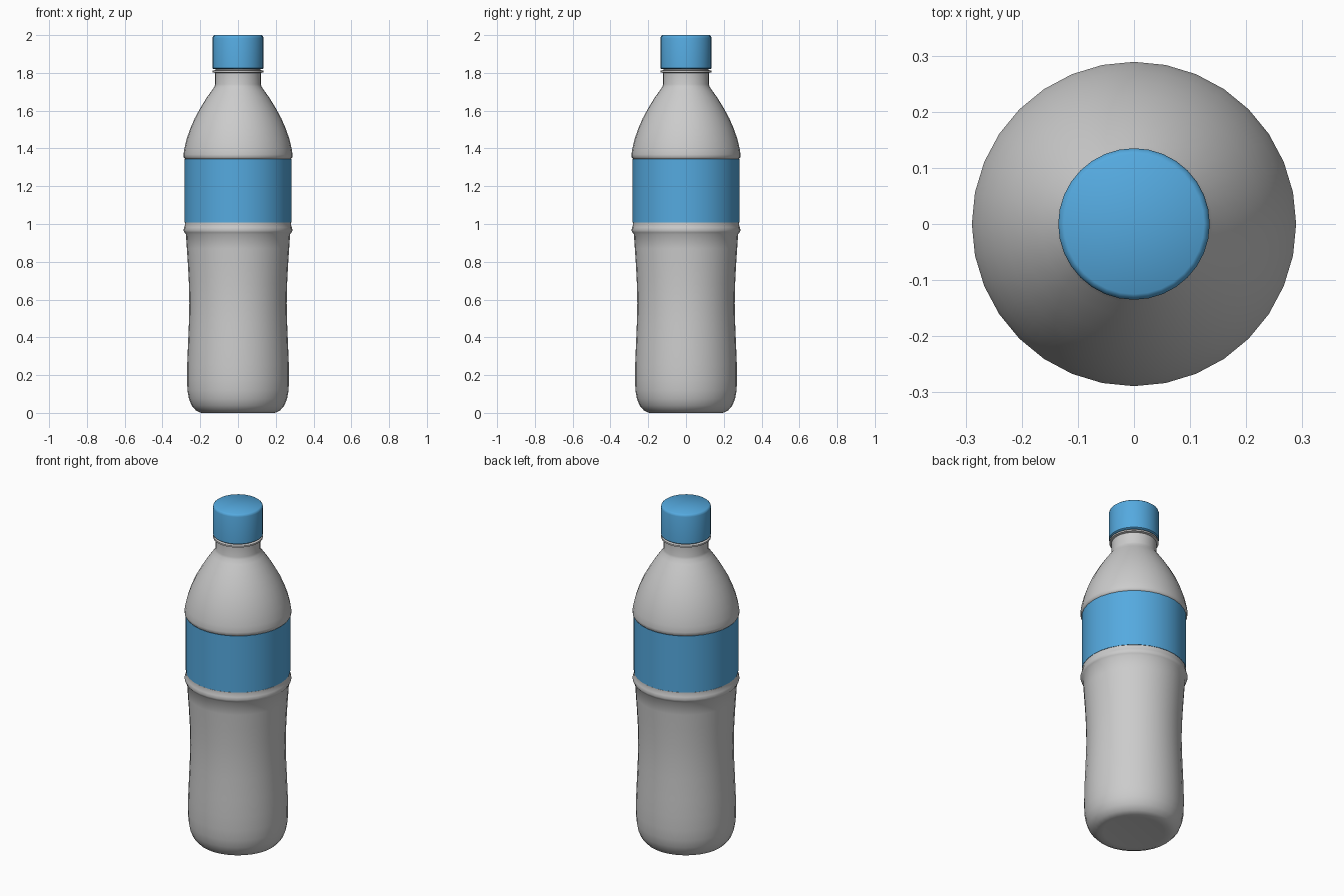
import bpy, bmesh, math

if "Cube" in bpy.data.objects:
    bpy.data.objects.remove(bpy.data.objects["Cube"])

SIDES = 32


def lathe(name, profile, color=None, angle=40):
    """Revolve (radius, height) points around z; radius 0 makes a pole."""
    bm = bmesh.new()
    rings = []
    for r, z in profile:
        n = SIDES if r > 0 else 1
        rings.append([bm.verts.new((r * math.cos(2 * math.pi * i / SIDES),
                                    r * math.sin(2 * math.pi * i / SIDES), z))
                      for i in range(n)])
    for a, b in zip(rings, rings[1:]):
        for i in range(SIDES):
            j = (i + 1) % SIDES
            quad = [a[i % len(a)], a[j % len(a)], b[j % len(b)], b[i % len(b)]]
            bm.faces.new(list(dict.fromkeys(quad)))
    bmesh.ops.recalc_face_normals(bm, faces=bm.faces[:])
    mesh = bpy.data.meshes.new(name)
    bm.to_mesh(mesh)
    bm.free()
    obj = bpy.data.objects.new(name, mesh)
    bpy.context.collection.objects.link(obj)
    if color:
        mat = bpy.data.materials.new(name + "_blue")
        mat.diffuse_color = color
        mat.use_nodes = True
        mat.node_tree.nodes["Principled BSDF"].inputs["Base Color"].default_value = mat.diffuse_color
        mesh.materials.append(mat)
    bpy.ops.object.select_all(action='DESELECT')
    obj.select_set(True)
    bpy.context.view_layer.objects.active = obj
    bpy.ops.object.shade_smooth_by_angle(angle=math.radians(angle))
    return obj


BLUE = (0.09, 0.40, 0.74, 1)

# Bottle: rounded base, pinched grip, label recess, shoulder, neck and collar
lathe("bottle_body", [
    (0, 0.005), (0.165, 0.003), (0.195, 0.0), (0.222, 0.012), (0.245, 0.038), (0.26, 0.075),
    (0.268, 0.12), (0.27, 0.18), (0.269, 0.26), (0.265, 0.36), (0.26, 0.48),
    (0.258, 0.58), (0.26, 0.68), (0.265, 0.78), (0.271, 0.87), (0.276, 0.945),
    (0.284, 0.955), (0.289, 0.967), (0.285, 0.982), (0.281, 0.995), (0.281, 1.008),
    (0.277, 1.012), (0.277, 1.343), (0.282, 1.346), (0.288, 1.353), (0.289, 1.368),
    (0.284, 1.40), (0.272, 1.45), (0.253, 1.505), (0.229, 1.56), (0.199, 1.615),
    (0.165, 1.67), (0.14, 1.705), (0.125, 1.727), (0.121, 1.74), (0.121, 1.80),
    (0.134, 1.803), (0.134, 1.812), (0.12, 1.815), (0.12, 1.83), (0, 1.83)])

# Label band wrapped around the recess
lathe("label", [(0.277, 1.009), (0.282, 1.009), (0.282, 1.345), (0.277, 1.345)], BLUE)

# Screw cap with a softened top rim
lathe("cap", [
    (0, 1.821), (0.13, 1.821), (0.135, 1.825), (0.135, 1.985), (0.1325, 1.994),
    (0.125, 2.0), (0, 2.0)], BLUE, 50)
